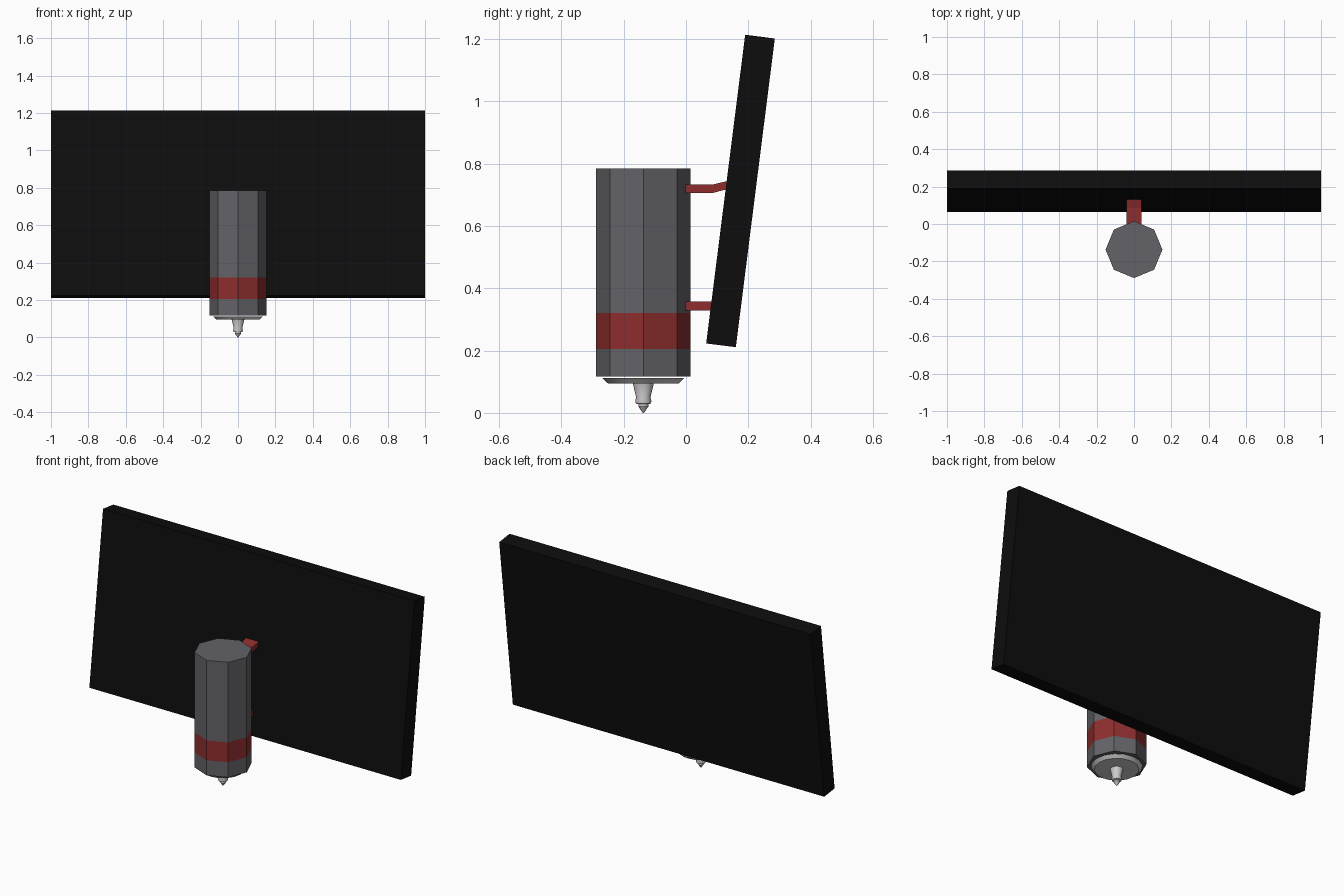
import bpy, bmesh, math
from mathutils import Matrix, Vector

if "Cube" in bpy.data.objects:
    bpy.data.objects.remove(bpy.data.objects["Cube"])


def mat(name, rgb):
    m = bpy.data.materials.new(name)
    m.diffuse_color = (*rgb, 1)
    m.use_nodes = True
    m.node_tree.nodes["Principled BSDF"].inputs["Base Color"].default_value = m.diffuse_color
    return m


GREY = mat("body grey", (0.125, 0.125, 0.14))
RED = mat("dark red", (0.27, 0.027, 0.027))
BLACK = mat("panel black", (0.004, 0.004, 0.004))
METAL = mat("pale metal", (0.6, 0.6, 0.6))
AXIS_Y = -0.137


def finish(name, bm, mats):
    bmesh.ops.recalc_face_normals(bm, faces=bm.faces[:])
    me = bpy.data.meshes.new(name)
    bm.to_mesh(me)
    bm.free()
    for m in mats:
        me.materials.append(m)
    ob = bpy.data.objects.new(name, me)
    bpy.context.collection.objects.link(ob)
    return ob


def lathe(name, profile, sides, mats, band=None):
    """Stack rings of (radius, z) into a capped solid around the body axis."""
    bm = bmesh.new()
    rings = []
    for r, z in profile:
        rings.append([bm.verts.new((r * math.cos(a), AXIS_Y + r * math.sin(a), z))
                      for a in (2 * math.pi * i / sides for i in range(sides))])
    for lo, hi in zip(rings, rings[1:]):
        for i in range(sides):
            j = (i + 1) % sides
            bm.faces.new((lo[i], lo[j], hi[j], hi[i]))
    bm.faces.new(rings[0])
    bm.faces.new(rings[-1])
    if band:
        for f in bm.faces:
            f.material_index = int(band[0] < f.calc_center_median().z < band[1])
    return finish(name, bm, mats)


# Octagonal body with painted red band
lathe("main_body", [(0.152, 0.117), (0.152, 0.205), (0.152, 0.32), (0.152, 0.785)],
      8, [GREY, RED], band=(0.205, 0.32))

# Bevelled base plate and nozzle with pointed tip
plate = lathe("base_plate", [(0.114, 0.095), (0.132, 0.112)], 16, [METAL])
nozzle = lathe("nozzle", [(0.002, 0.0), (0.016, 0.02), (0.016, 0.028), (0.024, 0.03),
                          (0.026, 0.038), (0.023, 0.05), (0.034, 0.096)], 16, [METAL])
for ob in (plate, nozzle):
    bpy.ops.object.select_all(action='DESELECT')
    bpy.context.view_layer.objects.active = ob
    ob.select_set(True)
    bpy.ops.object.shade_smooth_by_angle(angle=math.radians(30))

# Wide panel leaning back
bm = bmesh.new()
bmesh.ops.create_cube(bm, size=1, matrix=Matrix.Translation((0, 0.175, 0.7125))
                      @ Matrix.Rotation(math.radians(-7.2), 4, 'X')
                      @ Matrix.Diagonal((2, 0.096, 0.999, 1)))
finish("tilted_panel", bm, [BLACK])


# Brackets: side outline extruded across x
def bracket(name, outline):
    bm = bmesh.new()
    face = bm.faces.new([bm.verts.new((-0.04, y, z)) for y, z in outline])
    ext = bmesh.ops.extrude_face_region(bm, geom=[face])["geom"]
    bmesh.ops.translate(bm, vec=Vector((0.08, 0, 0)),
                        verts=[v for v in ext if isinstance(v, bmesh.types.BMVert)])
    finish(name, bm, [RED])


bracket("upper_bracket", [(-0.01, 0.706), (0.085, 0.706), (0.135, 0.719),
                          (0.135, 0.745), (0.085, 0.733), (-0.01, 0.733)])
bracket("lower_bracket", [(-0.01, 0.329), (0.09, 0.329), (0.09, 0.357), (-0.01, 0.357)])
